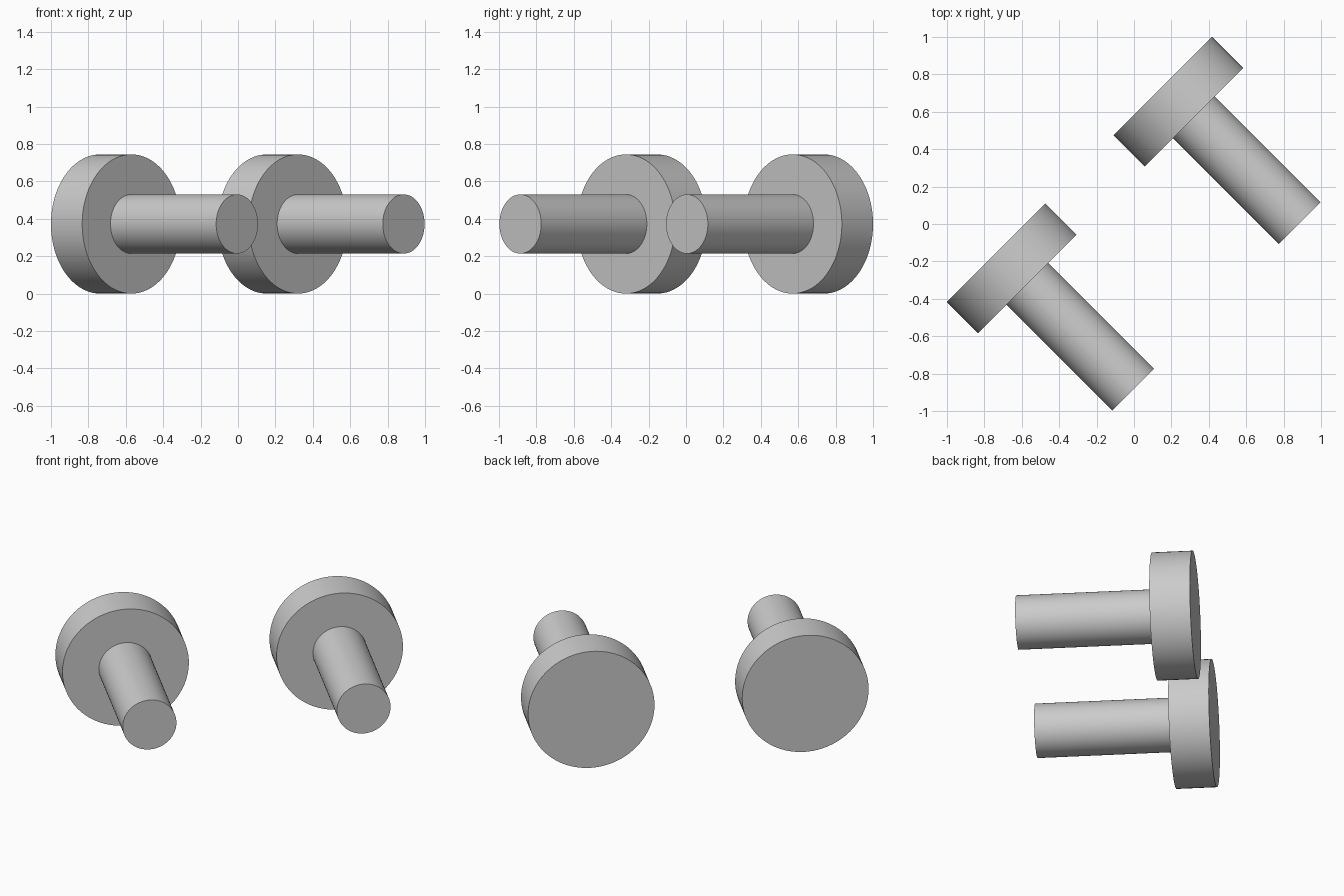
import bpy
import math
from mathutils import Vector

cube = bpy.data.objects.get("Cube")
if cube:
    bpy.data.objects.remove(cube, do_unlink=True)

grey = bpy.data.materials.new("plain_grey")
grey.use_nodes = True
colour = (0.6, 0.6, 0.6, 1)
grey.diffuse_color = colour
grey.node_tree.nodes["Principled BSDF"].inputs["Base Color"].default_value = colour

AXIS = Vector((1, -1, 0)).normalized()
HEAD_RADIUS, HEAD_LENGTH = 0.372, 0.236
STEM_RADIUS, TOTAL_LENGTH = 0.158, 1.035


def cylinder(name, radius, base, start, end):
    """Smooth cylinder along AXIS between two distances from the base point."""
    bpy.ops.mesh.primitive_cylinder_add(
        vertices=96, radius=radius, depth=end - start,
        location=base + AXIS * (start + end) / 2,
        rotation=AXIS.to_track_quat('Z', 'Y').to_euler())
    obj = bpy.context.object
    obj.name = name
    obj.data.materials.append(grey)
    bpy.ops.object.shade_smooth_by_angle(angle=math.radians(30))
    return obj


# Two identical headed pins lying parallel, each a wide head and a narrow stem
for side, x, y in (("right", -0.737, -0.154), ("left", 0.154, 0.737)):
    base = Vector((x, y, HEAD_RADIUS))
    cylinder(side + "_pin_head", HEAD_RADIUS, base, 0, HEAD_LENGTH)
    cylinder(side + "_pin_stem", STEM_RADIUS, base, HEAD_LENGTH, TOTAL_LENGTH)
